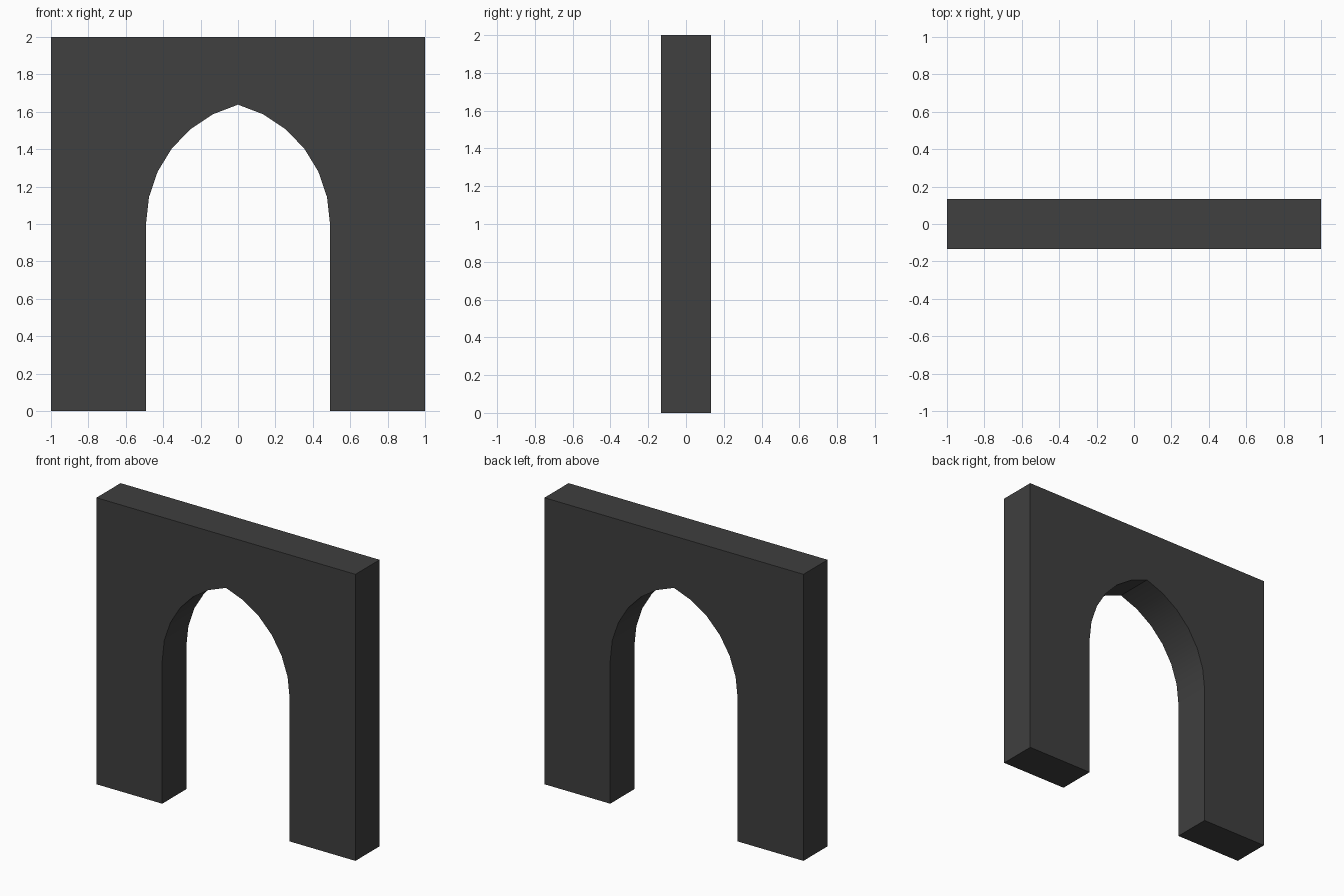
import bpy, bmesh, math

if "Cube" in bpy.data.objects:
    bpy.data.objects.remove(bpy.data.objects["Cube"])

HALF_W, HEIGHT, HALF_D = 1.0, 2.0, 0.133   # wall
OPEN_X, SPRING_Z, RADIUS, STEPS = 0.492, 1.0, 0.66, 6  # pointed arch opening

# Right half of the pointed arch, from springing line to apex
cx = OPEN_X - RADIUS
end = math.acos(-cx / RADIUS)
arc = [(cx + RADIUS * math.cos(end * i / STEPS),
        SPRING_Z + RADIUS * math.sin(end * i / STEPS)) for i in range(STEPS)]
apex = (0.0, SPRING_Z + RADIUS * math.sin(end))

# Full wall outline, mirrored about x = 0
right = [(HALF_W, HEIGHT), (HALF_W, 0), (OPEN_X, 0)] + arc
outline = right + [apex] + [(-x, z) for x, z in reversed(right)]

# Extrude the outline through the wall thickness
bm = bmesh.new()
face = bm.faces.new([bm.verts.new((x, -HALF_D, z)) for x, z in outline])
ext = bmesh.ops.extrude_face_region(bm, geom=[face], use_keep_orig=True)
verts = [g for g in ext["geom"] if isinstance(g, bmesh.types.BMVert)]
bmesh.ops.translate(bm, verts=verts, vec=(0, 2 * HALF_D, 0))
bmesh.ops.recalc_face_normals(bm, faces=bm.faces[:])
mesh = bpy.data.meshes.new("arched_wall")
bm.to_mesh(mesh)
bm.free()

wall = bpy.data.objects.new("arched_wall", mesh)
bpy.context.collection.objects.link(wall)

# Dark grey stone
mat = bpy.data.materials.new("dark_grey")
mat.diffuse_color = (0.05, 0.05, 0.05, 1)
mat.use_nodes = True
mat.node_tree.nodes["Principled BSDF"].inputs["Base Color"].default_value = mat.diffuse_color
mesh.materials.append(mat)

# Smooth arch underside, sharp corners and apex
bpy.context.view_layer.objects.active = wall
wall.select_set(True)
bpy.ops.object.shade_smooth_by_angle(angle=math.radians(30))
